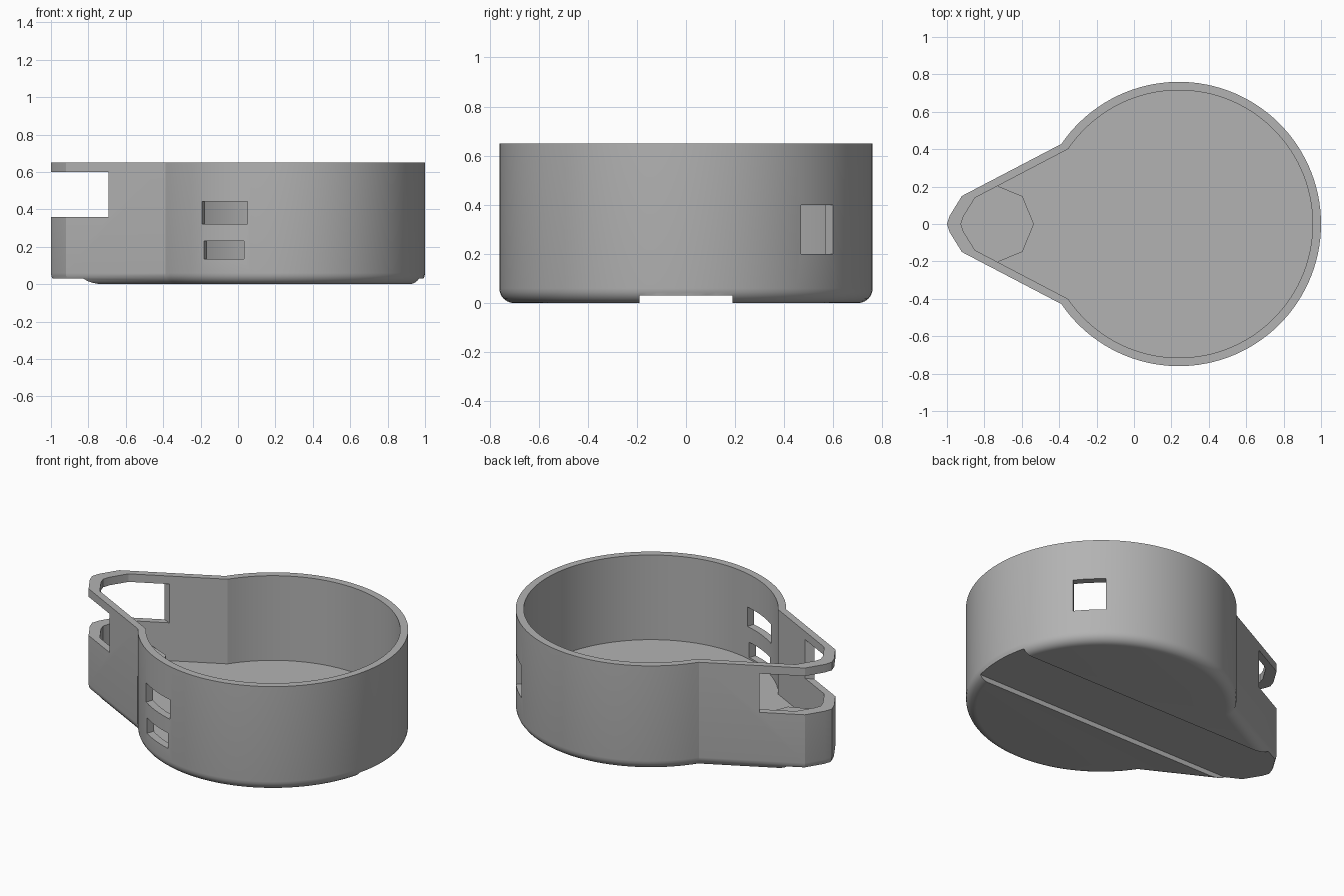
import bpy, bmesh
from math import cos, sin, pi, radians
from mathutils import Matrix

cube = bpy.data.objects.get("Cube")
if cube:
    bpy.data.objects.remove(cube)

grey = bpy.data.materials.new("plain_grey")
colour = (0.45, 0.45, 0.45, 1)
grey.use_nodes = True
grey.diffuse_color = colour
grey.node_tree.nodes["Principled BSDF"].inputs["Base Color"].default_value = colour

CX = 0.24      # centre of the round bowl
TAIL_X = -0.745  # centre of the tail boss


def outline(radius, join_deg, tail):
    """Round bowl blended into a tapered tail, mirrored about y = 0."""
    n = 96
    a = radians(join_deg)
    arc = [(CX + radius * cos(-a + 2 * a * i / n), radius * sin(-a + 2 * a * i / n))
           for i in range(n + 1)]
    lower = [(x, -y) for x, y in reversed(tail) if y > 0]
    return arc + tail + lower


def octagon(radius):
    return [(TAIL_X + radius * cos(i * pi / 4), radius * sin(i * pi / 4)) for i in range(8)]


def prism(name, points, z0, z1, bevel=0):
    bm = bmesh.new()
    base = bm.faces.new([bm.verts.new((x, y, z0)) for x, y in points])
    top = bmesh.ops.extrude_face_region(bm, geom=[base])["geom"]
    verts = [g for g in top if isinstance(g, bmesh.types.BMVert)]
    bmesh.ops.translate(bm, verts=verts, vec=(0, 0, z1 - z0))
    if not any(f.normal.z < 0 and all(v.co.z == z0 for v in f.verts) for f in bm.faces):
        # keep a closed bottom cap
        low = [v for v in bm.verts if v not in verts]
        if not any(all(v in low for v in f.verts) for f in bm.faces):
            bm.faces.new(low)
    bmesh.ops.recalc_face_normals(bm, faces=bm.faces)
    if bevel:
        edges = [e for e in bm.edges if all(abs(v.co.z - z0) < 1e-6 for v in e.verts)]
        bmesh.ops.bevel(bm, geom=edges, offset=bevel, segments=6, profile=0.5,
                        affect='EDGES')
    return finish(name, bm)


def box(name, centre, size, turn=0):
    bm = bmesh.new()
    bmesh.ops.create_cube(bm, size=1)
    bm.transform(Matrix.Translation(centre) @ Matrix.Rotation(radians(turn), 4, 'Z')
                 @ Matrix.Diagonal((*size, 1)))
    return finish(name, bm)


def finish(name, bm):
    mesh = bpy.data.meshes.new(name)
    bm.to_mesh(mesh)
    bm.free()
    mesh.materials.append(grey)
    obj = bpy.data.objects.new(name, mesh)
    bpy.context.collection.objects.link(obj)
    return obj


def cut(target, cutter):
    cutter.hide_render = True
    mod = target.modifiers.new("cut", 'BOOLEAN')
    mod.operation = 'DIFFERENCE'
    mod.solver = 'EXACT'
    mod.object = cutter
    bpy.context.view_layer.objects.active = target
    bpy.ops.object.modifier_apply(modifier=mod.name)
    bpy.data.objects.remove(cutter)


# Outer shell with a rounded bottom edge
shell = prism("housing_shell",
              outline(0.76, 145.7, [(-0.92, 0.15), (-0.985, 0.045), (-1.0, 0)]),
              0, 0.65, bevel=0.06)

# Inner cavity above the thick floor
cut(shell, prism("cavity",
                 outline(0.715, 145.9, [(-0.85, 0.14), (-0.912, 0.04), (-0.925, 0)]),
                 0.125, 0.8))

# Shallow channel along the underside
cut(shell, box("bottom_channel", (0, 0, -0.035), (3, 0.38, 0.13)))

# Opening around the tail tip
cut(shell, prism("tail_opening", octagon(0.29), 0.36, 0.60))

# Two slots in the front wall
cut(shell, box("upper_slot", (-0.075, -0.69, 0.383), (0.265, 0.26, 0.12), -20))
cut(shell, box("lower_slot", (-0.077, -0.69, 0.183), (0.235, 0.26, 0.095), -20))

# Square port in the back wall
r = 0.735
cut(shell, box("square_port", (CX + r * cos(pi / 4), r * sin(pi / 4), 0.3),
               (0.25, 0.185, 0.2), 45))

# Octagonal boss on the tail floor
boss = prism("tail_boss", octagon(0.21), 0.1, 0.21)

# Smooth round walls, sharp edges elsewhere
bpy.ops.object.select_all(action='DESELECT')
shell.select_set(True)
bpy.context.view_layer.objects.active = shell
bpy.ops.object.shade_smooth_by_angle(angle=radians(25))
